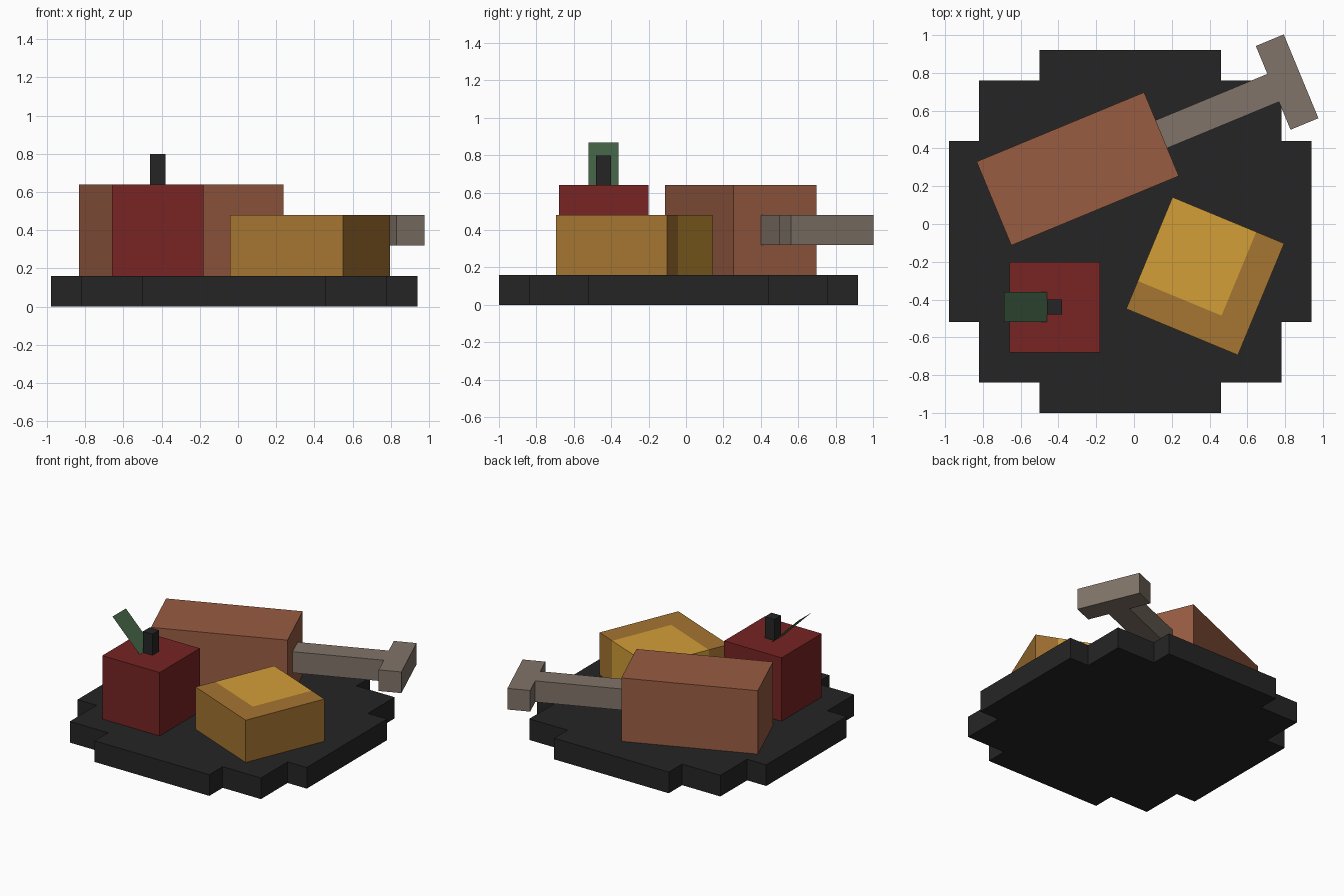
import bpy, bmesh
from math import radians, sin, cos

if "Cube" in bpy.data.objects:
    bpy.data.objects.remove(bpy.data.objects["Cube"])


def material(name, r, g, b):
    m = bpy.data.materials.new(name)
    lin = [(c / 255 / 12.92) if c < 11 else ((c / 255 + 0.055) / 1.055) ** 2.4 for c in (r, g, b)]
    m.diffuse_color = (*lin, 1)
    m.use_nodes = True
    m.node_tree.nodes["Principled BSDF"].inputs["Base Color"].default_value = m.diffuse_color
    return m


CHARCOAL = material("charcoal", 37, 37, 37)
RED = material("apple red", 120, 36, 36)
GREEN = material("leaf green", 66, 97, 68)
MEAT = material("roast brown", 152, 92, 66)
BONE = material("bone grey", 128, 116, 104)
CRUST = material("crust brown", 166, 117, 50)
CHEESE = material("golden yellow", 211, 159, 57)


def finish(name, bm, mats, loc=(0, 0, 0), turn=0):
    mesh = bpy.data.meshes.new(name)
    bmesh.ops.recalc_face_normals(bm, faces=bm.faces[:])
    bm.to_mesh(mesh)
    bm.free()
    for m in mats:
        mesh.materials.append(m)
    ob = bpy.data.objects.new(name, mesh)
    ob.location = loc
    ob.rotation_euler.z = radians(turn)
    bpy.context.collection.objects.link(ob)
    return ob


def box_mesh(size, offset=(0, 0, 0)):
    bm = bmesh.new()
    bmesh.ops.create_cube(bm, size=1)
    bmesh.ops.scale(bm, vec=size, verts=bm.verts)
    bmesh.ops.translate(bm, vec=offset, verts=bm.verts)
    return bm


def box(name, size, mat, loc, turn=0, offset=(0, 0, 0)):
    return finish(name, box_mesh(size, offset), [mat], loc, turn)


# Plate: stepped disc, one corner outline repeated four times
corner = [(0.96, 0.48), (0.80, 0.48), (0.80, 0.80), (0.48, 0.80), (0.48, 0.96)]
outline = []
for sx, sy in ((1, 1), (-1, 1), (-1, -1), (1, -1)):
    pts = corner if sx * sy > 0 else corner[::-1]
    outline += [(sx * x, sy * y) for x, y in pts]
bm = bmesh.new()
base = bm.faces.new([bm.verts.new((x, y, 0)) for x, y in outline])
extruded = bmesh.ops.extrude_face_region(bm, geom=[base], use_keep_orig=True)
bmesh.ops.translate(bm, vec=(0, 0, 0.16),
                    verts=[v for v in extruded["geom"] if isinstance(v, bmesh.types.BMVert)])
finish("plate", bm, [CHARCOAL], (-0.02, -0.04, 0))

# Apple with stem and a thin tilted leaf
box("apple", (0.48, 0.48, 0.48), RED, (-0.42, -0.44, 0.40))
box("apple_stem", (0.08, 0.08, 0.16), CHARCOAL, (-0.42, -0.44, 0.72))
bm = bmesh.new()
bm.faces.new([bm.verts.new(p) for p in ((0, -0.08, 0), (0, 0.08, 0),
                                        (-0.227, 0.08, 0.227), (-0.227, -0.08, 0.227))])
leaf = finish("apple_leaf", bm, [GREEN], (-0.46, -0.44, 0.64))
if leaf.data.polygons[0].normal.z < 0:
    leaf.data.flip_normals()

# Roast with its bone, all turned about the roast centre
roast = (-0.298, 0.292, 0.40)
box("roast", (0.96, 0.48, 0.48), MEAT, roast, 22.5)
box("bone_shaft", (0.64, 0.16, 0.16), BONE, roast, 22.5, (0.80, 0, 0))
box("bone_end", (0.16, 0.48, 0.16), BONE, roast, 22.5, (1.20, 0, 0))

# Cheese block: cut lines separate the rind on two sides from the golden part
bm = box_mesh((0.64, 0.64, 0.32))
for co, no in (((0.16, 0, 0), (1, 0, 0)), ((0, -0.16, 0), (0, 1, 0))):
    bmesh.ops.bisect_plane(bm, geom=bm.verts[:] + bm.edges[:] + bm.faces[:],
                           plane_co=co, plane_no=no)
for f in bm.faces:
    c = f.calc_center_median()
    f.material_index = int(c.x < 0.16 and c.y > -0.16)
finish("cheese_block", bm, [CRUST, CHEESE], (0.377, -0.276, 0.32), -22.5)
